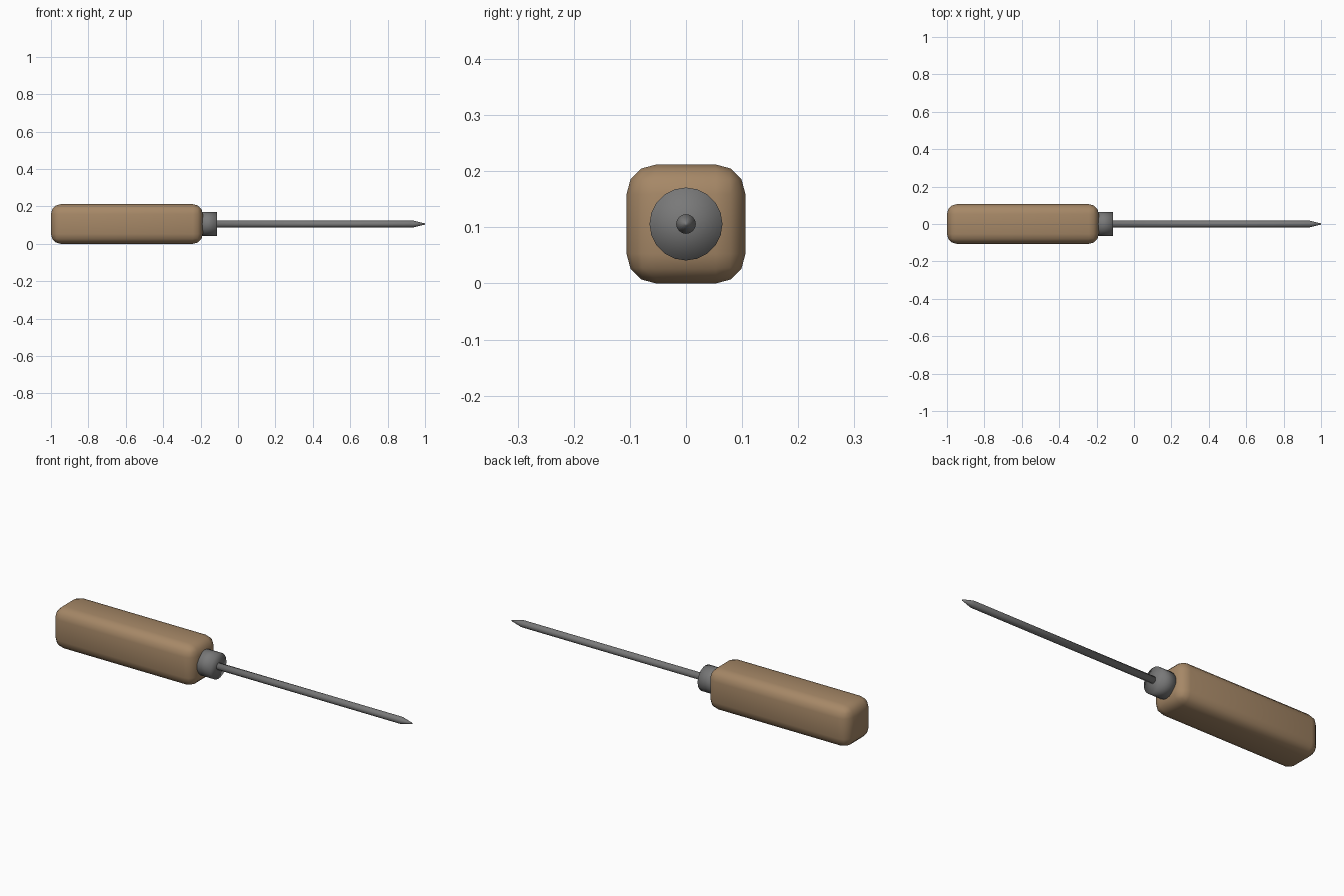
import bpy, bmesh, math
from mathutils import Matrix

if "Cube" in bpy.data.objects:
    bpy.data.objects.remove(bpy.data.objects["Cube"])

AXIS_Z = 0.106   # height of the tool's centre line


def material(name, rgb):
    m = bpy.data.materials.new(name)
    m.diffuse_color = (*rgb, 1)
    m.use_nodes = True
    m.node_tree.nodes["Principled BSDF"].inputs["Base Color"].default_value = m.diffuse_color
    return m


wood = material("light wood", (0.38, 0.245, 0.135))
steel = material("grey steel", (0.19, 0.19, 0.19))


def finish(bm, name, mat):
    bmesh.ops.recalc_face_normals(bm, faces=bm.faces)
    for f in bm.faces:
        f.smooth = True
    me = bpy.data.meshes.new(name)
    bm.to_mesh(me)
    bm.free()
    me.materials.append(mat)
    ob = bpy.data.objects.new(name, me)
    bpy.context.collection.objects.link(ob)
    return ob


def lathe(name, profile, sides, mat):
    """Revolve (x, radius) points about the tool axis."""
    bm = bmesh.new()
    rings = []
    for x, r in profile:
        if r == 0:
            rings.append([bm.verts.new((x, 0, AXIS_Z))] * sides)
        else:
            rings.append([bm.verts.new((x, r * math.sin(a), AXIS_Z + r * math.cos(a)))
                          for a in (2 * math.pi * i / sides for i in range(sides))])
    for a, b in zip(rings, rings[1:]):
        for i in range(sides):
            j = (i + 1) % sides
            bm.faces.new(list(dict.fromkeys((a[i], a[j], b[j], b[i]))))
    return finish(bm, name, mat)


# Rounded square wooden handle
bm = bmesh.new()
bmesh.ops.create_cube(bm, size=1, matrix=Matrix.Translation((-0.594, 0, AXIS_Z))
                      @ Matrix.Diagonal((0.812, 0.212, 0.212, 1)))
bmesh.ops.bevel(bm, geom=bm.edges[:], offset=0.053, segments=3, profile=0.5,
                affect='EDGES')
finish(bm, "handle", wood)

# Steel collar, set slightly into the handle
lathe("collar", [(-0.21, 0), (-0.21, 0.065), (-0.112, 0.065), (-0.112, 0)], 20, steel)

# Thin spike with a tapered point
lathe("spike", [(-0.15, 0), (-0.15, 0.0175), (0.94, 0.0175), (1.0, 0.003), (1.0, 0)], 16, steel)
